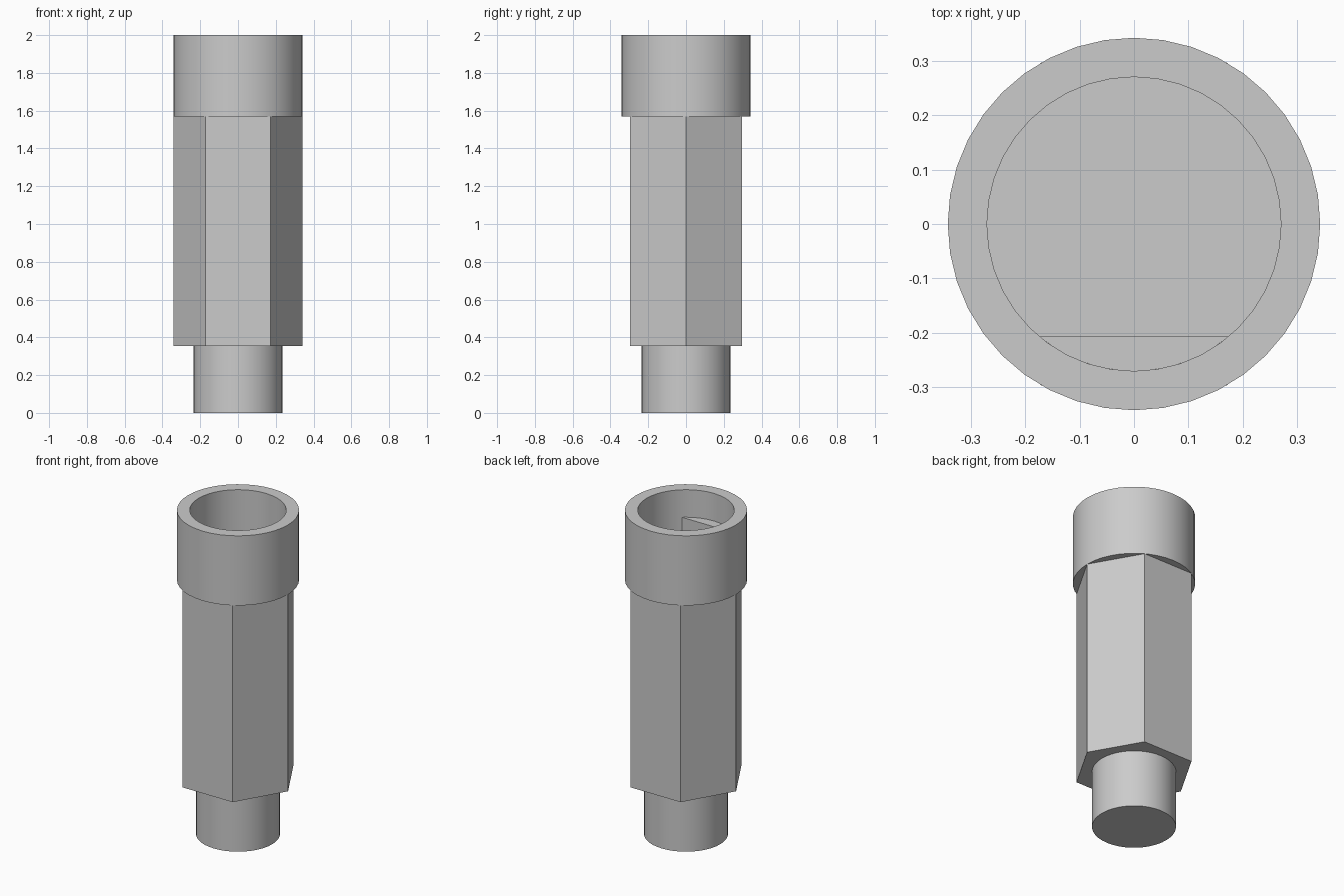
import bpy
import bmesh
import math

default_cube = bpy.data.objects.get("Cube")
if default_cube:
    bpy.data.objects.remove(default_cube, do_unlink=True)

SEGMENTS = 40
BODY_R, BORE_R, STUB_R = 0.342, 0.27, 0.235
HEX_BOTTOM, COLLAR_BOTTOM, TOP = 0.355, 1.57, 2.0
KEY_TOP, KEY_Y = 1.83, -0.207

grey = bpy.data.materials.new("plain grey")
grey.use_nodes = True
grey.diffuse_color = (0.6, 0.6, 0.6, 1)
grey.node_tree.nodes["Principled BSDF"].inputs["Base Color"].default_value = (0.6, 0.6, 0.6, 1)


def circle(radius, sides):
    return [(radius * math.cos(math.tau * i / sides), radius * math.sin(math.tau * i / sides))
            for i in range(sides)]


def loft(name, outline_heights, smooth=True):
    """Join successive outlines with side walls, then cap both ends."""
    bm = bmesh.new()
    rings = [[bm.verts.new((x, y, z)) for x, y in outline] for outline, z in outline_heights]
    for low, high in zip(rings, rings[1:]):
        for i in range(len(low)):
            j = (i + 1) % len(low)
            bm.faces.new((low[i], low[j], high[j], high[i]))
    bm.faces.new(rings[0][::-1])
    bm.faces.new(rings[-1])
    bmesh.ops.recalc_face_normals(bm, faces=bm.faces)
    mesh = bpy.data.meshes.new(name)
    bm.to_mesh(mesh)
    bm.free()
    mesh.materials.append(grey)
    obj = bpy.data.objects.new(name, mesh)
    bpy.context.collection.objects.link(obj)
    if smooth:
        bpy.ops.object.select_all(action="DESELECT")
        obj.select_set(True)
        bpy.context.view_layer.objects.active = obj
        bpy.ops.object.shade_smooth_by_angle(angle=math.radians(30))
    return obj


# Round stub at the foot
stub = circle(STUB_R, SEGMENTS)
loft("lower_stub", [(stub, 0), (stub, HEX_BOTTOM)])

# Six-sided grip with corners on the x axis
hexagon = circle(BODY_R, 6)
loft("hex_body", [(hexagon, HEX_BOTTOM), (hexagon, COLLAR_BOTTOM)], smooth=False)

# Round collar with an open bore
outer, bore = circle(BODY_R, SEGMENTS), circle(BORE_R, SEGMENTS)
loft("socket_collar", [(outer, COLLAR_BOTTOM), (outer, TOP), (bore, TOP), (bore, COLLAR_BOTTOM + 0.005)])

# Flat-sided key against the front wall of the bore
half_angle = math.acos(-KEY_Y / BORE_R)
key = [(BORE_R * math.sin(a), -BORE_R * math.cos(a))
       for a in (half_angle * (i / 6 - 1) for i in range(13))]
loft("bore_key", [(key, COLLAR_BOTTOM + 0.005), (key, KEY_TOP)])
